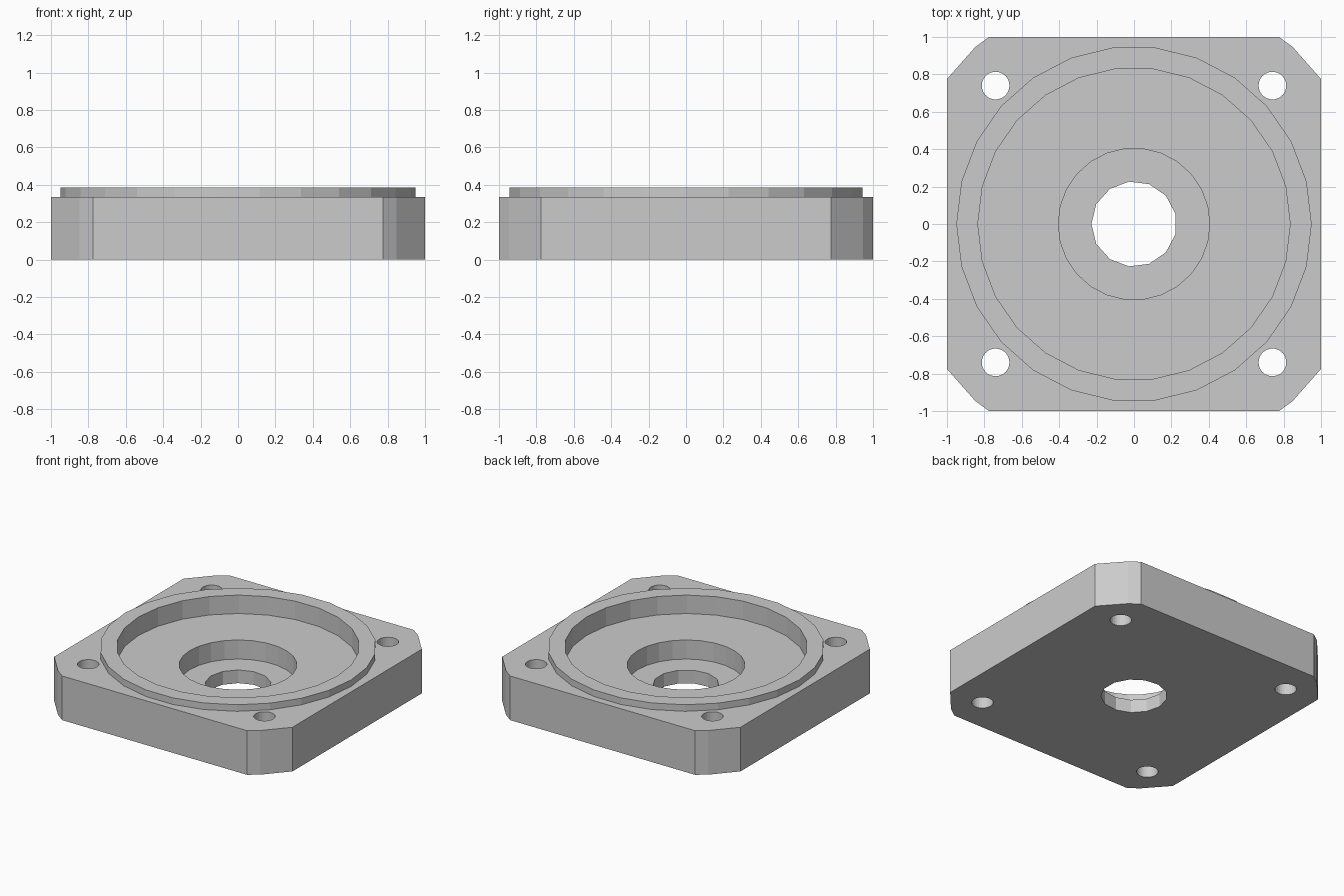
import bpy, bmesh
from math import cos, sin, pi

if "Cube" in bpy.data.objects:
    bpy.data.objects.remove(bpy.data.objects["Cube"])


def prism(name, pts, z0, z1):
    """Extrude a closed outline between two heights."""
    bm = bmesh.new()
    face = bm.faces.new([bm.verts.new((x, y, z0)) for x, y in pts])
    top = bmesh.ops.extrude_face_region(bm, geom=[face])["geom"]
    bmesh.ops.translate(bm, vec=(0, 0, z1 - z0),
                        verts=[v for v in top if isinstance(v, bmesh.types.BMVert)])
    bmesh.ops.recalc_face_normals(bm, faces=bm.faces)
    mesh = bpy.data.meshes.new(name)
    bm.to_mesh(mesh)
    bm.free()
    obj = bpy.data.objects.new(name, mesh)
    bpy.context.collection.objects.link(obj)
    return obj


def circle(r, n, cx=0, cy=0, start=0):
    return [(cx + r * cos(start + 2 * pi * i / n),
             cy + r * sin(start + 2 * pi * i / n)) for i in range(n)]


def combine(target, tool, operation):
    """Add a boolean and hide the helper object."""
    mod = target.modifiers.new(tool.name, 'BOOLEAN')
    mod.operation = operation
    mod.solver = 'EXACT'
    mod.object = tool
    tool.hide_render = True
    tool.hide_set(True)


# Square plate with clipped, slightly rounded corners
corner = [(1, 0.775), (0.848, 0.947), (0.775, 1)]
outline = []
for sx, sy in ((1, 1), (-1, 1), (-1, -1), (1, -1)):
    pts = [(x * sx, y * sy) for x, y in corner]
    outline += pts if sx * sy > 0 else pts[::-1]
plate = prism("flange_plate", outline, 0, 0.335)

# Raised locating rim
combine(plate, prism("rim_helper", circle(0.95, 26), 0.2, 0.385), 'UNION')

# Stepped centre bore: recess, bearing seat, shaft hole
for name, r, n, start, floor in (("recess_cutter", 0.835, 26, 0, 0.245),
                                 ("seat_cutter", 0.405, 26, 0, 0.10),
                                 ("shaft_hole_cutter", 0.228, 13, pi, -0.1)):
    combine(plate, prism(name, circle(r, n, start=start), floor, 0.6), 'DIFFERENCE')

# Bolt holes in the four corners
for sx in (-1, 1):
    for sy in (-1, 1):
        hole = prism("bolt_hole_cutter", circle(0.074, 26, 0.74 * sx, 0.74 * sy), -0.1, 0.6)
        combine(plate, hole, 'DIFFERENCE')
